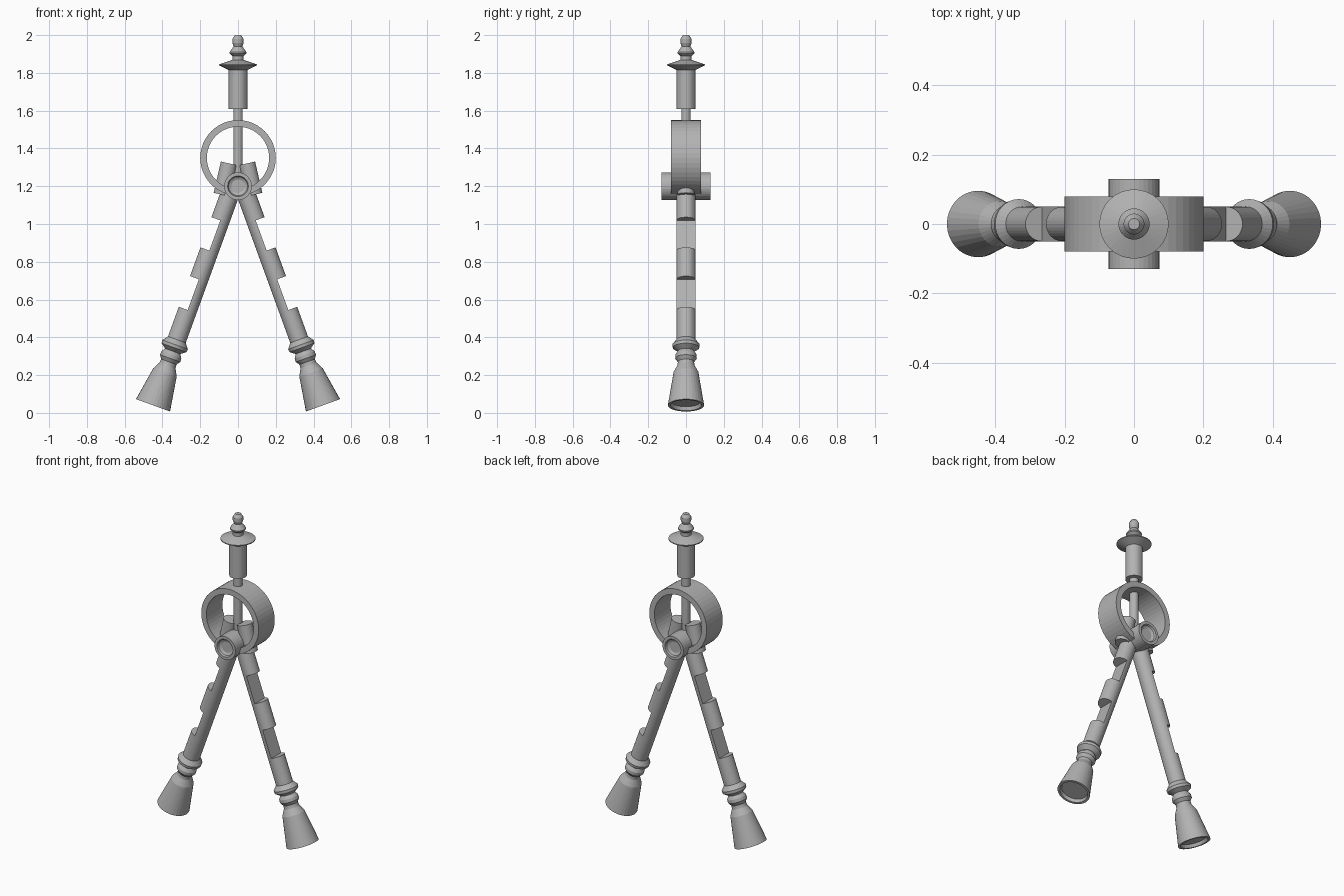
import bpy, bmesh, math
from mathutils import Matrix, Vector

if "Cube" in bpy.data.objects:
    bpy.data.objects.remove(bpy.data.objects["Cube"])

SIDES = 32
TILT = math.radians(20)
metal = bpy.data.materials.new("grey metal")
metal.diffuse_color = (0.45, 0.45, 0.45, 1)
metal.use_nodes = True
metal.node_tree.nodes["Principled BSDF"].inputs["Base Color"].default_value = metal.diffuse_color


def finish(name, bm, matrix=Matrix()):
    bm.transform(matrix)
    bmesh.ops.recalc_face_normals(bm, faces=bm.faces)
    mesh = bpy.data.meshes.new(name)
    bm.to_mesh(mesh)
    bm.free()
    mesh.materials.append(metal)
    obj = bpy.data.objects.new(name, mesh)
    bpy.context.collection.objects.link(obj)
    return obj


def lathe(name, profile, matrix=Matrix(), closed=False, n=SIDES):
    """Turn (height, radius) points around z; open profiles get end caps."""
    bm = bmesh.new()
    rings = [[bm.verts.new((r * math.cos(2 * math.pi * i / n),
                            r * math.sin(2 * math.pi * i / n), z)) for i in range(n)]
             for z, r in profile]
    pairs = list(zip(rings, rings[1:]))
    if closed:
        pairs.append((rings[-1], rings[0]))
    else:
        bm.faces.new(rings[0])
        bm.faces.new(rings[-1])
    for a, b in pairs:
        for i in range(n):
            j = (i + 1) % n
            bm.faces.new((a[i], a[j], b[j], b[i]))
    return finish(name, bm, matrix)


def half_rod(name, start, end, radius, matrix, n=SIDES // 2):
    """Half cylinder along z on the +x side, flat at x = 0."""
    bm = bmesh.new()
    arc = [-math.pi / 2 + math.pi * i / n for i in range(n + 1)]
    low = bm.faces.new([bm.verts.new((radius * math.cos(a), radius * math.sin(a), start))
                        for a in arc])
    out = bmesh.ops.extrude_face_region(bm, geom=[low])
    bmesh.ops.translate(bm, vec=(0, 0, end - start),
                        verts=[v for v in out["geom"] if isinstance(v, bmesh.types.BMVert)])
    return finish(name, bm, matrix)


along_y = Matrix.Rotation(math.radians(90), 4, 'X')

# Handle with flange and finial, on a thin stem
lathe("handle", [(1.61, 0.05), (1.815, 0.05), (1.84, 0.1), (1.845, 0.1), (1.868, 0.03),
                 (1.89, 0.03), (1.903, 0.045), (1.91, 0.045), (1.94, 0.023),
                 (1.957, 0.03), (1.98, 0.03), (2.0, 0.016)])
lathe("stem", [(1.2, 0.025), (1.62, 0.025)])

# Wide ring around the stem
lathe("ring", [(-0.08, 0.2), (0.08, 0.2), (0.08, 0.165), (-0.08, 0.165)],
      Matrix.Translation((0, 0, 1.35)) @ along_y, closed=True, n=48)

# Pivot pin with a dished face at each end
lathe("pivot", [(-0.112, 0.035), (-0.12, 0.05), (-0.13, 0.055), (-0.13, 0.073),
                (0.13, 0.073), (0.13, 0.055), (0.12, 0.05), (0.112, 0.035)],
      Matrix.Translation((0, 0, 1.2)) @ along_y)

# Two notched legs with turned feet
foot = [(0.02, 0.076), (0, 0.082), (0, 0.096), (0.185, 0.066), (0.225, 0.045),
        (0.245, 0.043), (0.265, 0.057), (0.285, 0.056), (0.305, 0.043),
        (0.325, 0.07), (0.342, 0.072), (0.37, 0.05), (0.537, 0.05)]
for side, mirror in (("left", 0), ("right", math.pi)):
    turn = Matrix.Rotation(mirror, 4, 'Z')
    leg = turn @ Matrix.Translation((-0.45, 0, 0.04)) @ Matrix.Rotation(TILT, 4, 'Y')
    lathe(side + "_foot", foot, leg)
    half_rod(side + "_leg_core", 0.53, 1.25, 0.05, leg)
    for k, (a, b) in enumerate([(0.71, 0.872), (1.042, 1.19)]):
        lathe(f"{side}_leg_segment_{k + 1}", [(a, 0.05), (b, 0.05)], leg)
    # Hinge knuckle above the leg, inside the ring
    knuckle = turn @ Matrix.Translation((-0.085, 0, 1.155)) @ Matrix.Rotation(
        math.radians(13), 4, 'Y')
    lathe(side + "_knuckle", [(0, 0.045), (0.17, 0.045)], knuckle)
